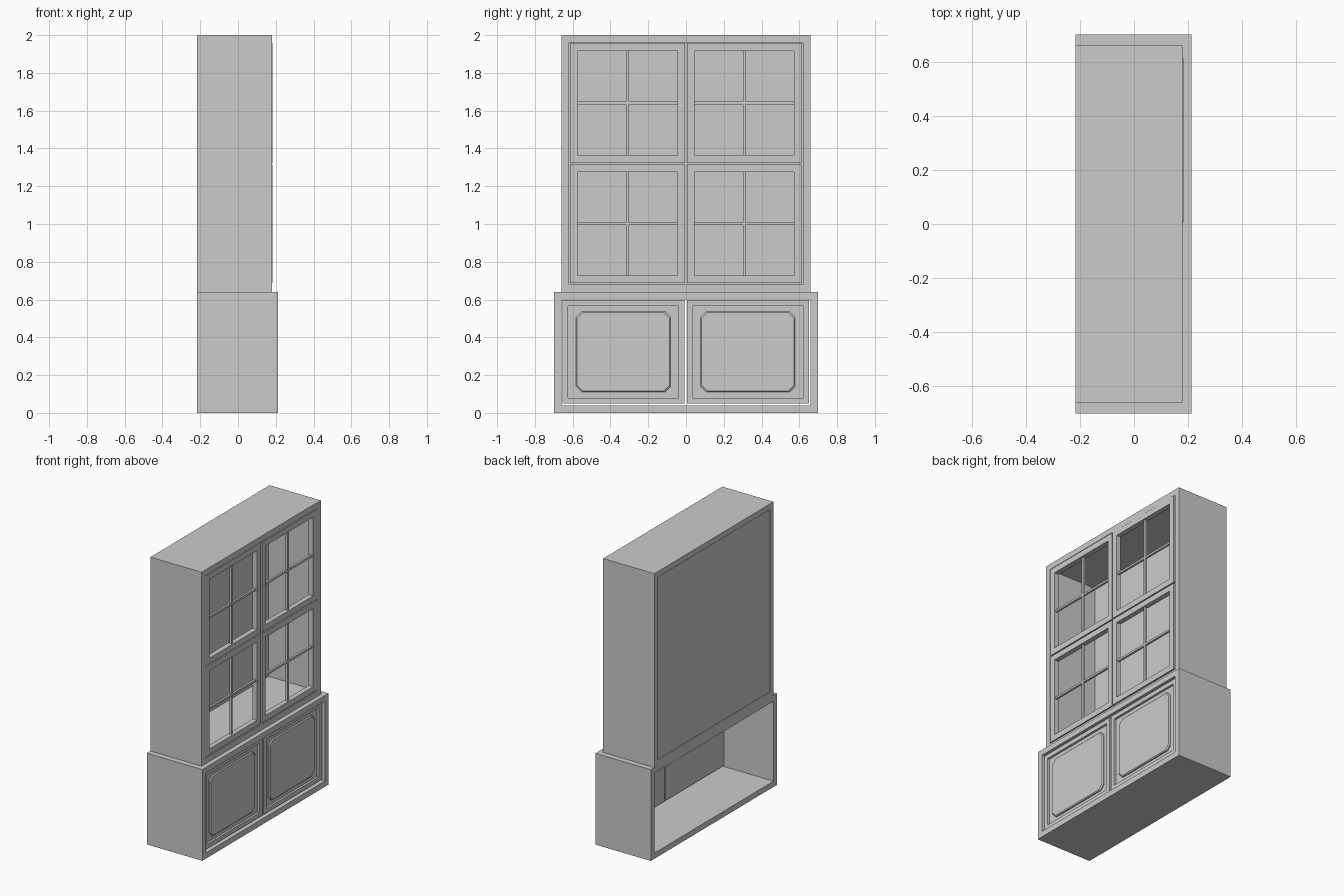
import bpy, bmesh

cube = bpy.data.objects.get("Cube")
if cube:
    bpy.data.objects.remove(cube, do_unlink=True)

paint = bpy.data.materials.new("light_grey_paint")
paint.use_nodes = True
grey = (0.6, 0.6, 0.6, 1)
paint.diffuse_color = grey
paint.node_tree.nodes["Principled BSDF"].inputs["Base Color"].default_value = grey


def finish(name, bm):
    bmesh.ops.recalc_face_normals(bm, faces=bm.faces)
    mesh = bpy.data.meshes.new(name)
    bm.to_mesh(mesh)
    bm.free()
    mesh.materials.append(paint)
    obj = bpy.data.objects.new(name, mesh)
    bpy.context.collection.objects.link(obj)
    return obj


def box(name, x, y, z):
    bm = bmesh.new()
    bmesh.ops.create_cube(bm, size=1)
    for v in bm.verts:
        v.co = [lo + (c + 0.5) * (hi - lo) for c, (lo, hi) in zip(v.co, (x, y, z))]
    return finish(name, bm)


def frame(name, x, y, z, w):
    """Rectangular frame of border width w, open along x."""
    bm = bmesh.new()
    loops = []
    for depth in x:
        for i in (0, w):
            corners = ((y[0] + i, z[0] + i), (y[1] - i, z[0] + i),
                       (y[1] - i, z[1] - i), (y[0] + i, z[1] - i))
            loops.append([bm.verts.new((depth, *c)) for c in corners])
    back_out, back_in, front_out, front_in = loops
    ring = (back_out, back_in, front_in, front_out, back_out)
    for a, b in zip(ring, ring[1:]):
        for k in range(4):
            n = (k + 1) % 4
            bm.faces.new((a[k], a[n], b[n], b[k]))
    return finish(name, bm)


def raised_panel(name, x, y, z, cut, slope):
    """Eight-sided panel with clipped corners and a sloped front edge."""
    bm = bmesh.new()
    loops = []
    for depth, i in ((x[0], 0), (x[1] - slope, 0), (x[1], slope)):
        a, b, c, d = y[0] + i, y[1] - i, z[0] + i, z[1] - i
        pts = ((a + cut, c), (b - cut, c), (b, c + cut), (b, d - cut),
               (b - cut, d), (a + cut, d), (a, d - cut), (a, c + cut))
        loops.append([bm.verts.new((depth, *p)) for p in pts])
    for p, q in zip(loops, loops[1:]):
        for k in range(8):
            n = (k + 1) % 8
            bm.faces.new((p[k], p[n], q[n], q[k]))
    bm.faces.new(loops[0])
    bm.faces.new(loops[-1])
    return finish(name, bm)


BACK, LOW_FRONT, UP_FRONT = -0.217, 0.213, 0.18
BOARD = 0.04

# Carcasses: open lower cabinet, upper cabinet with a back panel
frame("lower_carcass", (BACK, LOW_FRONT), (-0.7, 0.7), (0, 0.64), BOARD)
frame("upper_carcass", (BACK, UP_FRONT), (-0.66, 0.66), (0.64, 2), BOARD)
box("upper_back_panel", (BACK + 0.005, BACK + 0.02), (-0.62, 0.62), (0.68, 1.96))

# Lower doors with raised panels
for side, y0 in (("right", -0.654), ("left", 0.005)):
    y1 = y0 + 0.645
    z0, z1 = 0.05, 0.597
    frame(side + "_lower_door_frame", (0.165, 0.195), (y0, y1), (z0, z1), 0.03)
    box(side + "_lower_door_board", (0.165, 0.18),
        (y0 + 0.03, y1 - 0.03), (z0 + 0.03, z1 - 0.03))
    raised_panel(side + "_lower_door_panel", (0.18, 0.193),
                 (y0 + 0.072, y1 - 0.072), (z0 + 0.06, z1 - 0.06), 0.03, 0.006)

# Upper window doors with crossed glazing bars
for row, z0, z1 in (("bottom", 0.687, 1.316), ("top", 1.324, 1.957)):
    for side, y0, y1 in (("right", -0.615, -0.005), ("left", 0.005, 0.612)):
        front = UP_FRONT + (0.003 if side == "left" else 0)
        name = f"{side}_{row}_window"
        frame(name + "_frame", (front - 0.035, front), (y0, y1), (z0, z1), 0.04)
        yc, zc = (y0 + y1) / 2, (z0 + z1) / 2
        bar = (front - 0.025, front - 0.01)
        box(name + "_upright_bar", bar, (yc - 0.007, yc + 0.007),
            (z0 + 0.04, z1 - 0.04))
        box(name + "_cross_bar", bar, (y0 + 0.04, y1 - 0.04),
            (zc - 0.007, zc + 0.007))
